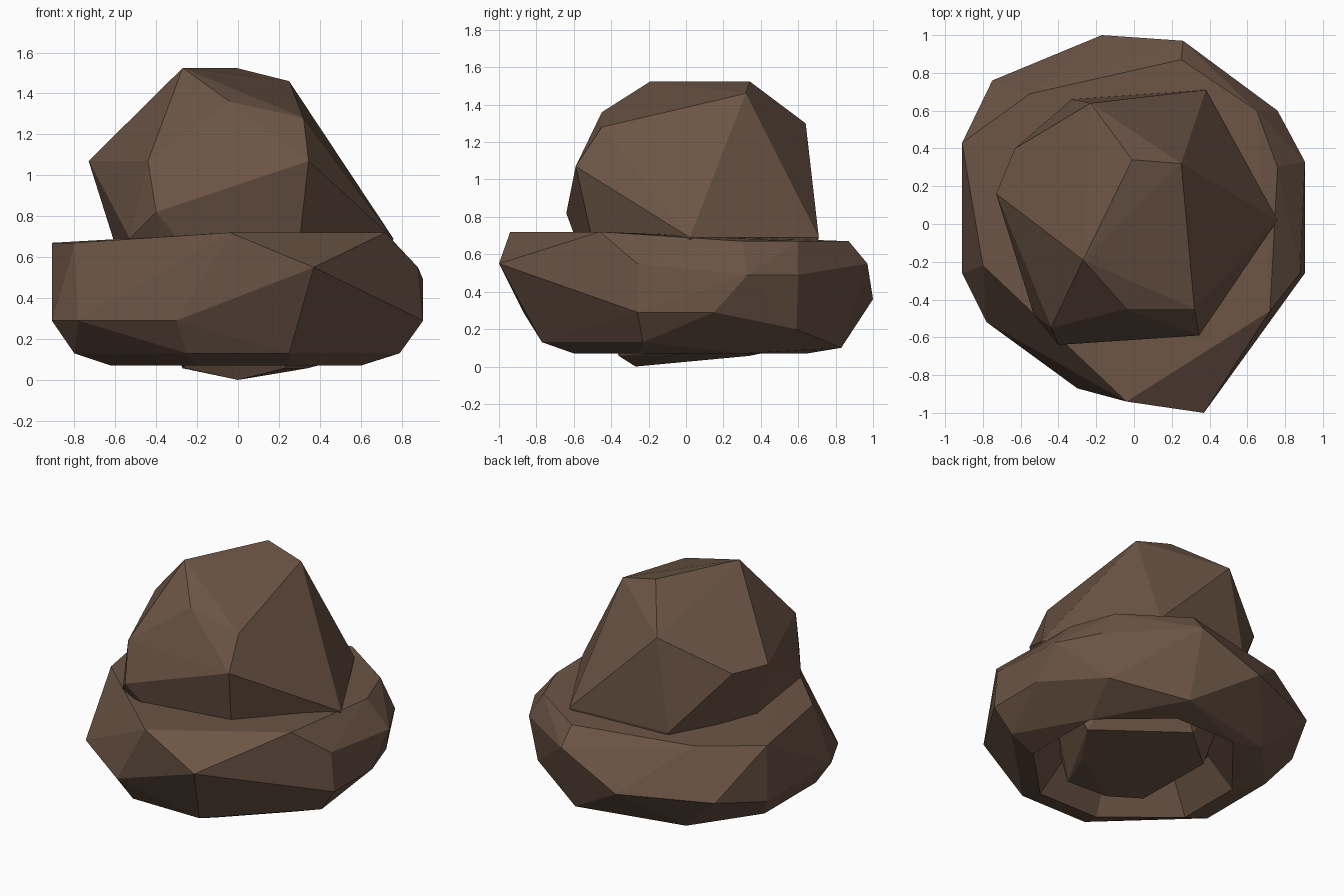
import bpy, bmesh

if "Cube" in bpy.data.objects:
    bpy.data.objects.remove(bpy.data.objects["Cube"])

mat = bpy.data.materials.new("brown_clay")
mat.diffuse_color = (0.15, 0.09, 0.06, 1)
mat.use_nodes = True
mat.node_tree.nodes["Principled BSDF"].inputs["Base Color"].default_value = mat.diffuse_color


def faceted_lump(name, points, cavity=False):
    """Flat-faced convex lump; optionally hollowed from its flat underside."""
    bm = bmesh.new()
    for p in points:
        bm.verts.new(p)
    bmesh.ops.convex_hull(bm, input=bm.verts[:])
    loose = [v for v in bm.verts if not v.link_faces]
    bmesh.ops.delete(bm, geom=loose, context='VERTS')
    bmesh.ops.dissolve_limit(bm, angle_limit=0.03, verts=bm.verts[:], edges=bm.edges[:])
    bmesh.ops.recalc_face_normals(bm, faces=bm.faces[:])
    if cavity:
        under = [f for f in bm.faces if f.normal.z < -0.99]
        bmesh.ops.inset_region(bm, faces=under, thickness=0.15, use_even_offset=True)
        for v in {v for f in under for v in f.verts}:
            v.co.z += 0.2
    bmesh.ops.triangulate(bm, faces=[f for f in bm.faces if len(f.verts) > 4])
    me = bpy.data.meshes.new(name)
    bm.to_mesh(me)
    bm.free()
    me.materials.append(mat)
    ob = bpy.data.objects.new(name, me)
    bpy.context.collection.objects.link(ob)
    return ob


def level(z, *xy):
    return [(x, y, z) for x, y in xy]


# wide base lump, described level by level
base = (
    level(0.07, (-.62, .2), (-.62, -.25), (-.2, -.6), (.25, -.6),
          (.6, -.25), (.6, .3), (.2, .65), (-.25, .65))
    + level(0.13, (-.25, -.77), (.25, -.77), (.79, -.23), (-.8, -.25), (-.8, .3))
    + level(0.10, (-.47, .67), (.25, .83))
    + level(0.29, (-.78, -.52), (-.3, -.87), (.28, -.85), (.905, -.26),
            (.905, .15), (-.91, -.26), (-.91, .43))
    + level(0.36, (-.75, .76), (-.17, 1))
    + level(0.49, (.76, .6), (.905, .33))
    + level(0.55, (.37, -1), (.88, -.26), (.26, .97))
    + level(0.67, (-.8, -.22), (-.91, .43), (-.55, .69), (.25, .87), (.65, .6), (.76, .3))
    + level(0.72, (-.04, -.94), (.72, -.46))
    + [(.7, .59, .2)]
)
faceted_lump("base_lump", base, cavity=True)

# tall upper lump, whose root reaches down through the base
upper = (
    level(1.525, (-.27, -.19), (-.01, .34))
    + level(1.07, (-.73, .16), (-.63, .4), (-.44, -.55), (.345, -.59))
    + level(0.69, (.76, .02), (-.33, .66), (.38, .71), (-.53, -.48), (.27, -.5), (-.61, .1))
    + level(0.10, (.50, .15), (-.02, .54))
    + level(0.057, (.23, -.36), (.34, -.09), (-.27, .34), (-.26, -.22))
    + [(.25, .32, 1.46), (-.04, -.45, 1.36), (.32, -.45, 1.28),
       (-.23, .64, 1.30), (-.4, -.64, .82), (0, -.27, 0)]
)
faceted_lump("upper_lump", upper)
